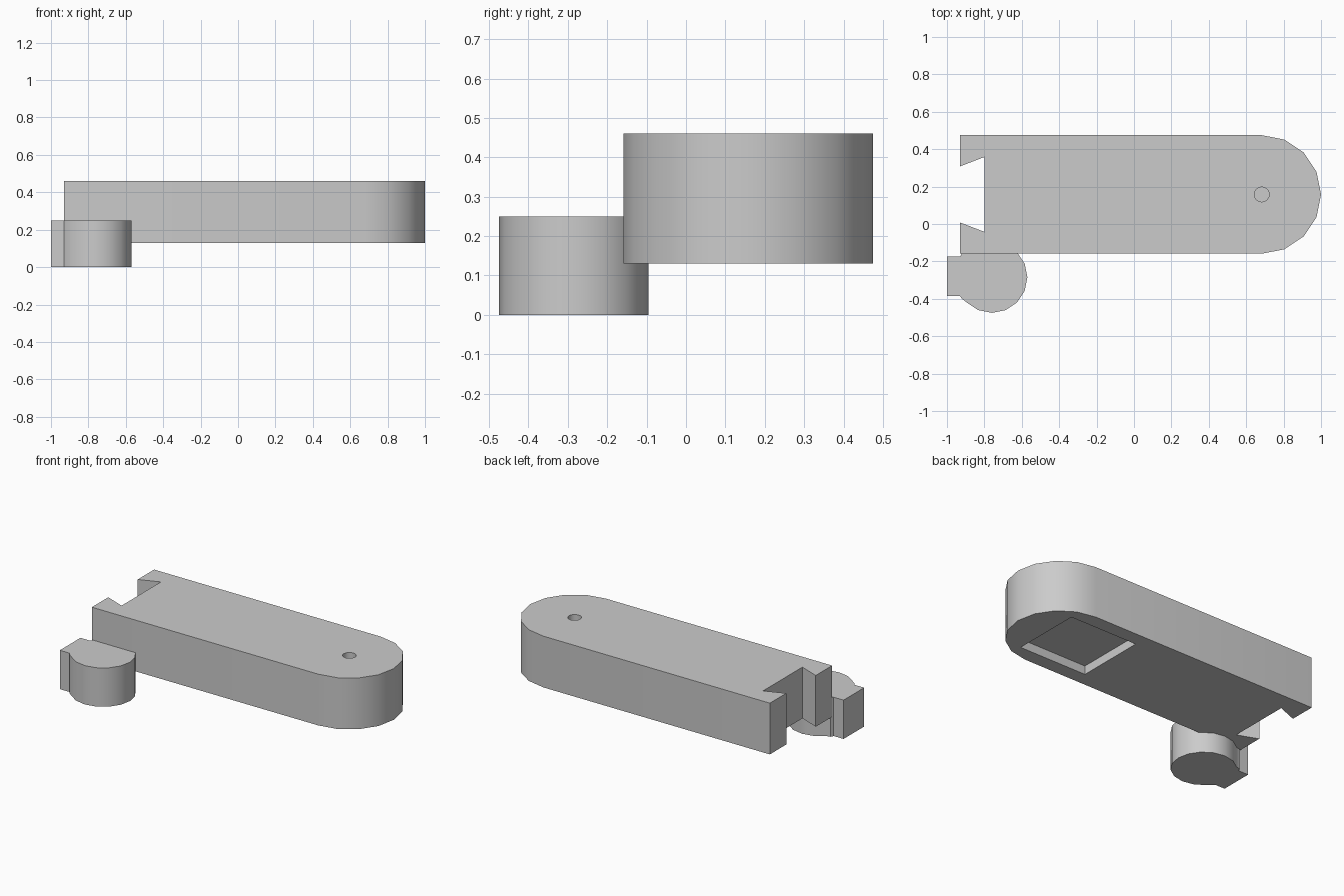
import bpy, bmesh
from math import sin, cos, pi, radians

cube = bpy.data.objects.get("Cube")
if cube:
    bpy.data.objects.remove(cube)

grey = bpy.data.materials.new("plain grey")
grey.use_nodes = True
grey.diffuse_color = (0.6, 0.6, 0.6, 1)
grey.node_tree.nodes["Principled BSDF"].inputs["Base Color"].default_value = (0.6, 0.6, 0.6, 1)


def arc(cx, cy, r, start, end, steps):
    """Points on an arc, angles in degrees."""
    angles = [radians(start + (end - start) * i / steps) for i in range(steps + 1)]
    return [(cx + r * cos(a), cy + r * sin(a)) for a in angles]


def prism(name, outline, z0, z1):
    """Extrude a counter-clockwise outline between two heights."""
    bm = bmesh.new()
    face = bm.faces.new([bm.verts.new((x, y, z0)) for x, y in outline])
    top = bmesh.ops.extrude_face_region(bm, geom=[face])["geom"]
    verts = [v for v in top if isinstance(v, bmesh.types.BMVert)]
    bmesh.ops.translate(bm, verts=verts, vec=(0, 0, z1 - z0))
    bmesh.ops.recalc_face_normals(bm, faces=bm.faces)
    mesh = bpy.data.meshes.new(name)
    bm.to_mesh(mesh)
    bm.free()
    mesh.materials.append(grey)
    obj = bpy.data.objects.new(name, mesh)
    bpy.context.collection.objects.link(obj)
    return obj


def cut(target, cutter):
    cutter.hide_render = True
    cutter.hide_viewport = True
    mod = target.modifiers.new(cutter.name, "BOOLEAN")
    mod.operation = "DIFFERENCE"
    mod.solver = "EXACT"
    mod.object = cutter


def finish(obj):
    """Bake the cuts, then smooth the rounded sides."""
    graph = bpy.context.evaluated_depsgraph_get()
    mesh = bpy.data.meshes.new_from_object(obj.evaluated_get(graph))
    cutters = [m.object for m in obj.modifiers]
    obj.modifiers.clear()
    obj.data = mesh
    for c in cutters:
        bpy.data.objects.remove(c)
    bpy.ops.object.select_all(action="DESELECT")
    obj.select_set(True)
    bpy.context.view_layer.objects.active = obj
    bpy.ops.object.shade_smooth_by_angle(angle=radians(30))


# Long body with a rounded end and a dovetail notch
mid, half = 0.158, 0.317
notch = [(-0.93, mid + 0.15), (-0.80, mid + 0.2), (-0.80, mid - 0.2), (-0.93, mid - 0.15)]
outline = arc(0.683, mid, half, -90, 90, 8) + [(-0.93, mid + half)] + notch + [(-0.93, mid - half)]
body = prism("body", outline, 0.13, 0.46)

# Shallow square pocket underneath and small blind hole on top
pocket = [(0.31, mid - 0.226), (0.79, mid - 0.226), (0.79, mid + 0.226), (0.31, mid + 0.226)]
cut(body, prism("pocket_cutter", pocket, 0.05, 0.185))
cut(body, prism("hole_cutter", arc(0.683, mid, 0.04, 0, 337.5, 15), 0.42, 0.6))
finish(body)

# Round connector with a square tab
tab_y, tab_half = -0.28, 0.105
tab = [(-0.93, tab_y + tab_half), (-1, tab_y + tab_half),
       (-1, tab_y - tab_half), (-0.93, tab_y - tab_half)]
knob = arc(-0.76, -0.285, 0.19, -135, 135, 12)
flare = [(-0.92, -0.155)]
connector = prism("connector", knob + flare + tab + [(-0.92, -0.40)], 0, 0.25)
finish(connector)
